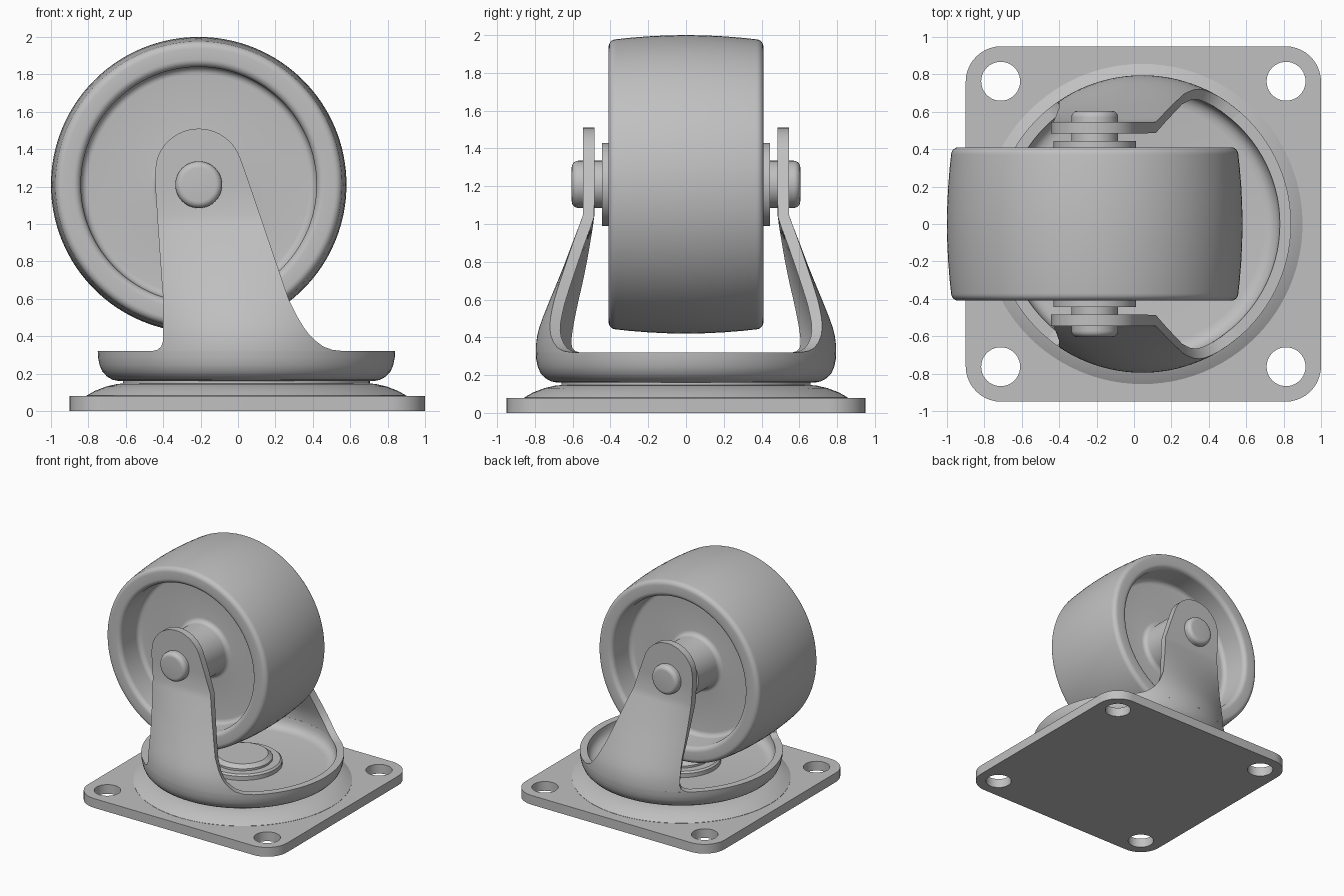
import bpy, bmesh, math
from math import sin, cos, pi, radians
from mathutils import Matrix

if "Cube" in bpy.data.objects:
    bpy.data.objects.remove(bpy.data.objects["Cube"])

grey = bpy.data.materials.new("plain grey")
grey.use_nodes = True
COLOUR = (0.53, 0.53, 0.53, 1)
grey.diffuse_color = COLOUR
grey.node_tree.nodes["Principled BSDF"].inputs["Base Color"].default_value = COLOUR

SWIVEL_X = 0.045            # vertical swivel axis
AXLE_X, AXLE_Z = -0.21, 1.21  # wheel axis


def finish(ob):
    ob.data.materials.clear()
    ob.data.materials.append(grey)
    bpy.ops.object.select_all(action='DESELECT')
    ob.select_set(True)
    bpy.context.view_layer.objects.active = ob
    bpy.ops.object.shade_smooth_by_angle(angle=radians(32))
    return ob


def add_object(name, data):
    ob = bpy.data.objects.new(name, data)
    bpy.context.collection.objects.link(ob)
    bpy.context.view_layer.objects.active = ob
    return ob


def lathe(name, profile, matrix, closed=False, steps=96):
    """Spin (radius, height) points round local z, then place by matrix."""
    bm = bmesh.new()
    vs = [bm.verts.new((r, 0, h)) for r, h in profile]
    pairs = list(zip(vs, vs[1:])) + ([(vs[-1], vs[0])] if closed else [])
    edges = [bm.edges.new(p) for p in pairs]
    bmesh.ops.spin(bm, geom=vs + edges, cent=(0, 0, 0), axis=(0, 0, 1),
                   angle=2 * pi, steps=steps)
    bmesh.ops.remove_doubles(bm, verts=bm.verts, dist=1e-4)
    bmesh.ops.recalc_face_normals(bm, faces=bm.faces)
    bm.transform(matrix)
    me = bpy.data.meshes.new(name)
    bm.to_mesh(me)
    bm.free()
    return finish(add_object(name, me))


def arc(cx, cy, r, a0, a1, n=6):
    return [(cx + r * cos(radians(a0 + (a1 - a0) * i / n)),
             cy + r * sin(radians(a0 + (a1 - a0) * i / n))) for i in range(n + 1)]


swivel = Matrix.Translation((SWIVEL_X, 0, 0))
axle = Matrix.Translation((AXLE_X, 0, AXLE_Z)) @ Matrix.Rotation(pi / 2, 4, 'X')

# Mounting plate: rounded square with four bolt holes
curve = bpy.data.curves.new("mounting_plate", 'CURVE')
curve.dimensions = '2D'
curve.fill_mode = 'BOTH'
curve.extrude = 0.04


def add_loop(points):
    sp = curve.splines.new('POLY')
    sp.points.add(len(points) - 1)
    for p, (x, y) in zip(sp.points, points):
        p.co = (x, y, 0, 1)
    sp.use_cyclic_u = True


outline = []
for k, (sx, sy) in enumerate([(1, 1), (-1, 1), (-1, -1), (1, -1)]):
    outline += arc(sx * 0.76, sy * 0.76, 0.19, 90 * k, 90 * k + 90, 10)
    add_loop(arc(sx * 0.763, sy * 0.763, 0.104, 0, 360, 40)[:-1])
add_loop(outline)
plate = add_object("mounting_plate", curve)
plate.location = (0.05, 0, 0.04)
bpy.ops.object.select_all(action='DESELECT')
plate.select_set(True)
bpy.ops.object.convert(target='MESH')
finish(bpy.context.view_layer.objects.active)

# Domed swivel race, with the narrow neck under the fork
lathe("swivel_race", [(0, 0.07), (0.856, 0.07), (0.856, 0.082), (0.81, 0.108),
                      (0.75, 0.131), (0.69, 0.145), (0.66, 0.147),
                      (0.66, 0.17), (0, 0.17)], swivel)

# Fork cup: shallow dish with a thick wall
lathe("fork_cup", [(0, 0.16), (0.68, 0.16), (0.715, 0.167), (0.745, 0.184),
                   (0.77, 0.21), (0.785, 0.245), (0.793, 0.285), (0.795, 0.32),
                   (0.735, 0.32), (0.732, 0.29), (0.722, 0.26), (0.705, 0.238),
                   (0.68, 0.225), (0.65, 0.22), (0, 0.22)], swivel)

# King pin head in the middle of the cup
lathe("king_pin", [(0, 0.21), (0.31, 0.21), (0.31, 0.255), (0.295, 0.268),
                   (0.235, 0.268), (0.235, 0.285), (0.2, 0.312), (0, 0.312)], swivel)

# Fork legs: rows of (height, left x, right x, share of the cup's roundness)
rows = [(0.32, -0.46, 0.57, 1), (0.327, -0.432, 0.505, 1),
        (0.345, -0.41, 0.455, 1), (0.375, -0.4, 0.415, 0.99),
        (0.41, -0.4, 0.38, 0.97), (0.45, -0.4, 0.35, 0.93),
        (0.5, -0.4, 0.32, 0.86), (0.55, -0.4, 0.295, 0.78),
        (0.6, -0.4, 0.27, 0.7), (0.7, -0.408, 0.236, 0.535),
        (0.8, -0.415, 0.202, 0.375), (0.9, -0.422, 0.168, 0.225),
        (1.0, -0.429, 0.134, 0.07), (1.05, -0.432, 0.117, 0),
        (1.2, -0.442, 0.066, 0), (1.275, -0.445, 0.04, 0)]
for i in range(11):
    a = radians(19 + 70.5 * i / 10)
    rows.append((1.275 + 0.235 * sin(a), AXLE_X - 0.235 * cos(a),
                 AXLE_X + 0.235 * cos(a), 0))
COLS = 24
bm = bmesh.new()
grid = []
for z, left, right, t in rows:
    line = []
    for j in range(COLS + 1):
        x = left + (right - left) * j / COLS
        round_y = math.sqrt(0.795 ** 2 - (x - SWIVEL_X) ** 2)
        line.append(bm.verts.new((x, 0.545 + t * (round_y - 0.545), z)))
    grid.append(line)
for a, b in zip(grid, grid[1:]):
    for j in range(COLS):
        bm.faces.new((a[j], b[j], b[j + 1], a[j + 1]))
me = bpy.data.meshes.new("fork_legs")
bm.to_mesh(me)
bm.free()
legs = add_object("fork_legs", me)
solid = legs.modifiers.new("thickness", 'SOLIDIFY')
solid.thickness = 0.06
solid.offset = -1
mirror = legs.modifiers.new("mirror", 'MIRROR')
mirror.use_axis = (False, True, False)
for m in ("thickness", "mirror"):
    bpy.ops.object.modifier_apply(modifier=m)
finish(legs)

# Wheel: crowned tread, rounded rim lip, deep recess and central hub
half = [(0.79 - 0.022 * (y / 0.37) ** 2, y) for y in (0, 0.1, 0.2, 0.3, 0.37)]
half += arc(0.728, 0.37, 0.04, 0, 90)
half += arc(0.67, 0.37, 0.04, 90, 180)
half += arc(0.59, 0.20, 0.04, 0, -90)
half += arc(0.26, 0.20, 0.04, 270, 180)
half += [(0.22, 0.445), (0.1, 0.445)]
profile = half + [(r, -y) for r, y in reversed(half[1:])]
lathe("wheel", profile, axle, closed=True, steps=128)

# Axle with spacers and rounded heads
end = [(0.125, 0.57)] + arc(0.09, 0.57, 0.035, 0, 90) + [(0, 0.605)]
lathe("axle", [(r, -y) for r, y in reversed(end)] + end, axle, steps=64)
